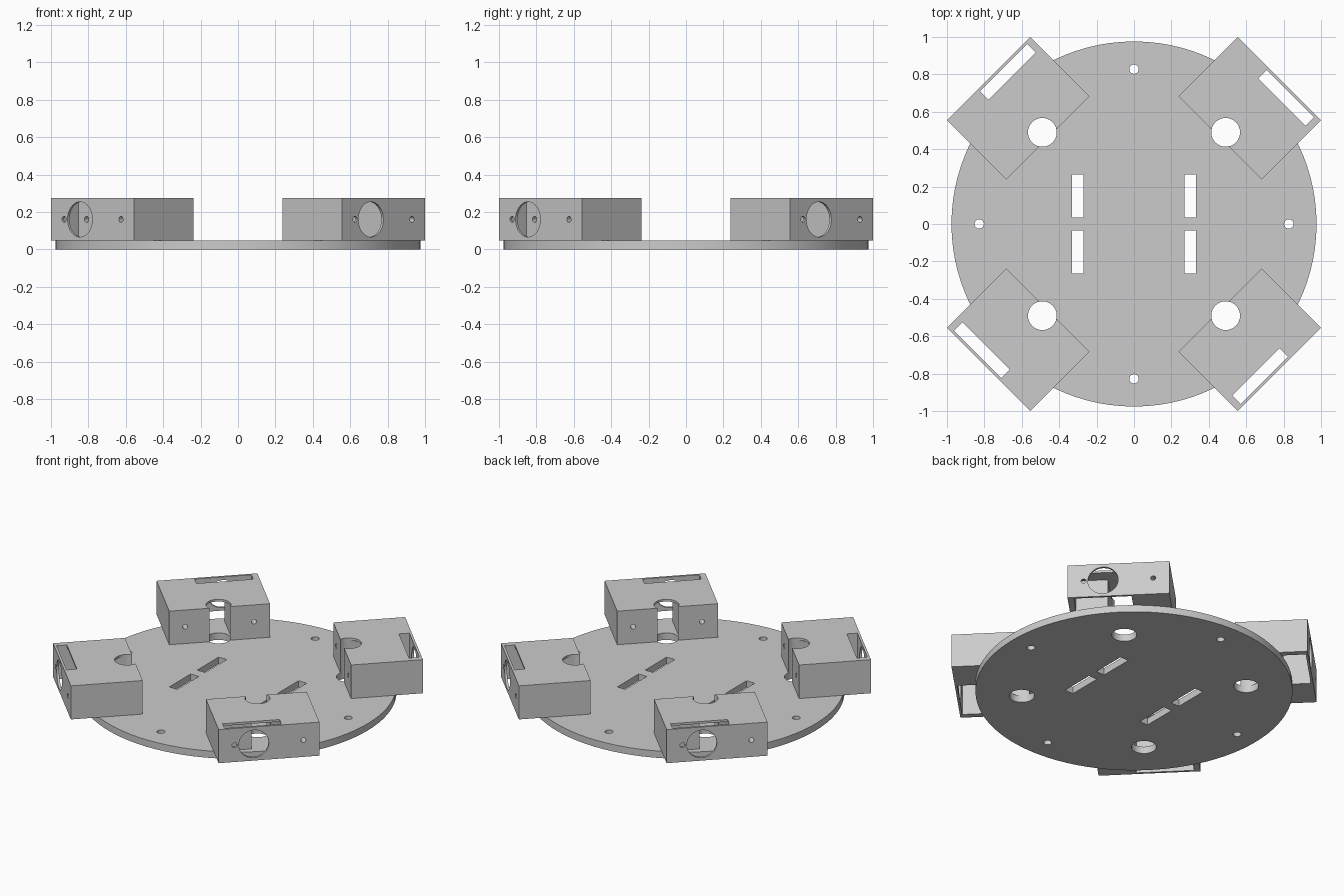
import bpy
from math import radians, pi
from mathutils import Matrix

if "Cube" in bpy.data.objects:
    bpy.data.objects.remove(bpy.data.objects["Cube"])

grey = bpy.data.materials.new("plain_grey")
grey.use_nodes = True
colour = (0.6, 0.6, 0.6, 1)
grey.diffuse_color = colour
grey.node_tree.nodes["Principled BSDF"].inputs["Base Color"].default_value = colour

PLATE_TOP, POD_TOP, CEILING = 0.047, 0.275, 0.26
HOLE_Z = 0.16


def block(name, x, y, z):
    """Box given by its (low, high) range on each axis."""
    bpy.ops.mesh.primitive_cube_add(size=1)
    ob = bpy.context.object
    ob.name = name
    ranges = (x, y, z)
    size = [hi - lo for lo, hi in ranges]
    mid = [(lo + hi) / 2 for lo, hi in ranges]
    ob.data.transform(Matrix.Translation(mid) @ Matrix.Diagonal(size + [1]))
    return ob


def rod(name, radius, length, centre, sides=32, along_x=False):
    """Cylinder standing on z, or lying along x."""
    bpy.ops.mesh.primitive_cylinder_add(vertices=sides, radius=radius, depth=length)
    ob = bpy.context.object
    ob.name = name
    turn = Matrix.Rotation(pi / 2, 4, 'Y') if along_x else Matrix.Identity(4)
    ob.data.transform(Matrix.Translation(centre) @ turn)
    return ob


def cut(target, cutters):
    """Subtract the cutters, then remove them."""
    for cutter in cutters:
        cutter.hide_render = True
        mod = target.modifiers.new("cut", 'BOOLEAN')
        mod.operation, mod.solver, mod.object = 'DIFFERENCE', 'EXACT', cutter
        bpy.context.view_layer.objects.active = target
        bpy.ops.object.modifier_apply(modifier=mod.name)
        bpy.data.objects.remove(cutter)


def finish(ob):
    ob.data.materials.clear()
    ob.data.materials.append(grey)
    bpy.ops.object.select_all(action='DESELECT')
    ob.select_set(True)
    bpy.context.view_layer.objects.active = ob
    bpy.ops.object.shade_smooth_by_angle(angle=radians(30))


# Round base plate with cable holes, bolt holes and strap slots
plate = rod("base_plate", 0.976, PLATE_TOP, (0, 0, PLATE_TOP / 2), 96)
cutters = []
for sx in (-1, 1):
    for sy in (-1, 1):
        cutters.append(rod("cable_cutter", 0.077, 1, (sx * 0.49, sy * 0.49, 0)))
        cx, cy = sx * 0.3, sy * 0.15
        cutters.append(block("strap_cutter", (cx - 0.031, cx + 0.031),
                             (cy - 0.115, cy + 0.115), (-1, 1)))
    cutters.append(rod("bolt_cutter", 0.025, 1, (sx * 0.828, 0, 0)))
    cutters.append(rod("bolt_cutter", 0.025, 1, (0, sx * 0.828, 0)))
cut(plate, cutters)
finish(plate)

# Sensor pod, made pointing along +x: hollow, open below, with a top slot
pod = block("sensor_pod_1", (0.651, 1.1), (-0.315, 0.315), (PLATE_TOP, POD_TOP))
cut(pod, [
    block("pocket_cutter", (0.93, 1.085), (-0.276, 0.08), (-1, CEILING)),
    block("passage_cutter", (0.693, 1.0), (-0.08, 0.08), (-1, CEILING)),
    block("slot_cutter", (1.02, 1.085), (-0.276, 0.08), (-1, 1)),
    rod("cable_cutter", 0.077, 2, (0.693, 0, 0)),
    rod("lens_cutter", 0.094, 0.12, (1.1, -0.095, HOLE_Z), along_x=True),
    rod("screw_cutter", 0.016, 1, (0.9, 0.215, HOLE_Z), 16, True),
    rod("screw_cutter", 0.016, 1, (0.9, -0.215, HOLE_Z), 16, True),
])
finish(pod)

# Repeat the pod on the four diagonals
for i in range(4):
    ob = pod if i == 0 else pod.copy()
    ob.name = f"sensor_pod_{i + 1}"
    ob.rotation_euler.z = radians(45 + 90 * i)
    if i:
        bpy.context.collection.objects.link(ob)
